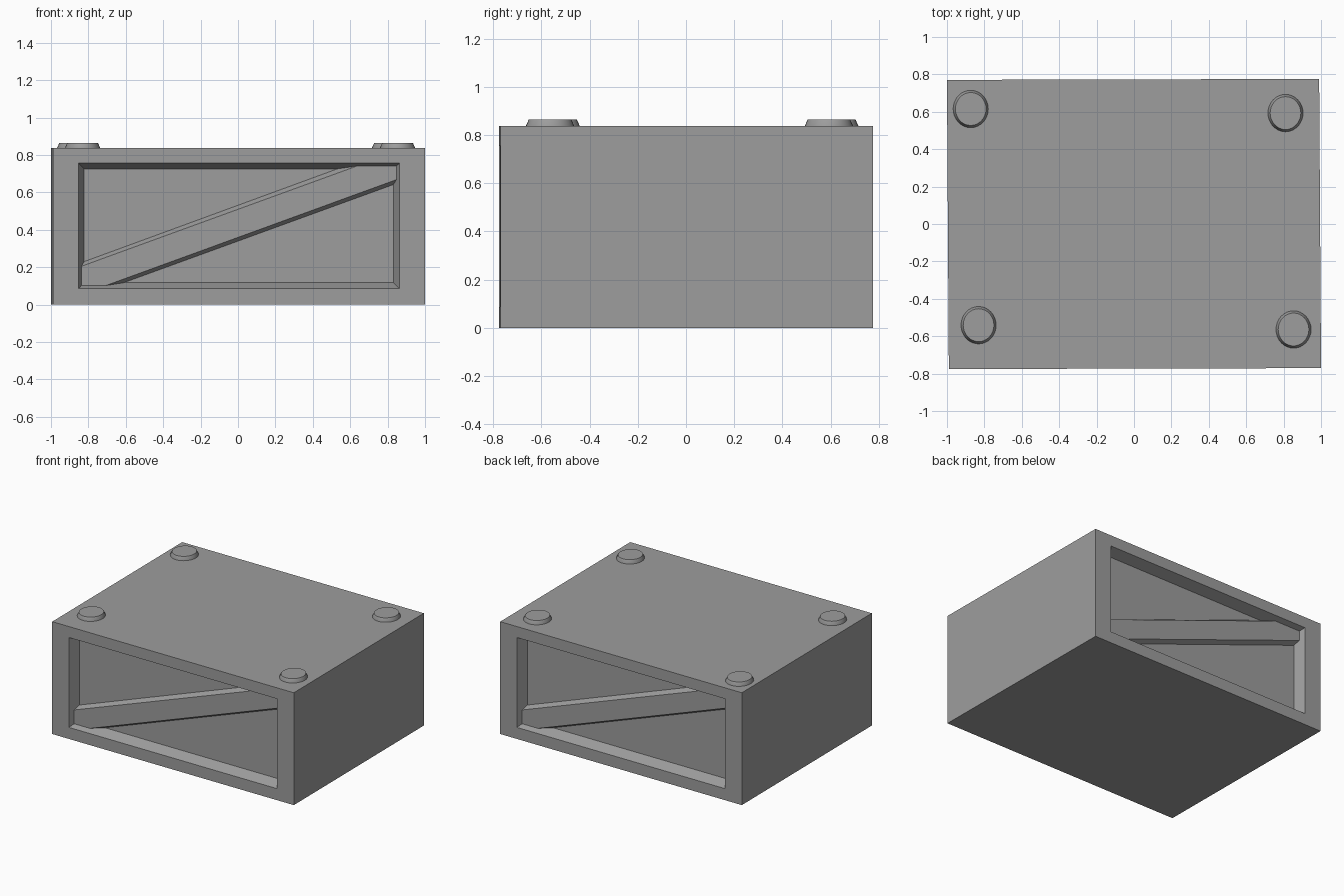
import bpy, bmesh, math

cube = bpy.data.objects.get("Cube")
if cube:
    bpy.data.objects.remove(cube, do_unlink=True)

grey = bpy.data.materials.new("plain_grey")
grey.use_nodes = True
colour = (0.34, 0.34, 0.34, 1)
grey.diffuse_color = colour
grey.node_tree.nodes["Principled BSDF"].inputs["Base Color"].default_value = colour

HALF_Y, HEIGHT, DEPTH = 0.773, 0.838, 0.08


def skew(x, y, z):
    """The box is very slightly out of square."""
    return (x * 0.995 - 0.0065 * y, y + 0.0025 * x, z)


def skin(name, rings):
    """Join matching rings of points into a closed solid."""
    bm = bmesh.new()
    loops = [[bm.verts.new(p) for p in ring] for ring in rings]
    for a, b in zip(loops, loops[1:]):
        n = len(a)
        for i in range(n):
            j = (i + 1) % n
            bm.faces.new((a[i], a[j], b[j], b[i]))
    bm.faces.new(loops[0])
    bm.faces.new(loops[-1])
    bmesh.ops.recalc_face_normals(bm, faces=bm.faces)
    mesh = bpy.data.meshes.new(name)
    bm.to_mesh(mesh)
    bm.free()
    mesh.materials.append(grey)
    obj = bpy.data.objects.new(name, mesh)
    bpy.context.collection.objects.link(obj)
    return obj


def rect(half_x, z0, z1, y):
    return [skew(x, y, z) for x, z in
            ((-half_x, z0), (half_x, z0), (half_x, z1), (-half_x, z1))]


# Box with a tapered recess at the front and the back
half = [(0.831, 0.117, 0.726, HALF_Y - DEPTH),
        (0.862, 0.086, 0.756, HALF_Y),
        (1.0, 0.0, HEIGHT, HALF_Y)]
rings = [rect(w, a, b, -y) for w, a, b, y in half]
rings += [rect(w, a, b, y) for w, a, b, y in reversed(half)]
skin("box_body", rings)

# Bevelled diagonal brace in each recess
brace_base = [(-0.831, 0.117), (-0.619, 0.117), (0.831, 0.642),
              (0.831, 0.726), (0.53, 0.726), (-0.831, 0.23)]
brace_face = [(-0.846, 0.102), (-0.715, 0.102), (0.846, 0.668),
              (0.846, 0.741), (0.635, 0.741), (-0.846, 0.205)]
for name, side in (("front_brace", 1), ("back_brace", -1)):
    skin(name, [[skew(side * x, side * (d - HALF_Y), z) for x, z in outline]
                for outline, d in ((brace_base, DEPTH), (brace_face, DEPTH / 2))])


# Four tapered round studs on the top
def oval(cx, cy, rx, ry, z, n=32):
    return [(cx + rx * math.cos(math.tau * i / n),
             cy + ry * math.sin(math.tau * i / n), z) for i in range(n)]


studs = {"back_right_stud": (-0.873, 0.615), "back_left_stud": (0.81, 0.593),
         "front_right_stud": (-0.831, -0.541), "front_left_stud": (0.853, -0.564)}
for name, (cx, cy) in studs.items():
    stud = skin(name, [oval(cx, cy, 0.094, 0.1, HEIGHT - 0.005),
                       oval(cx, cy, 0.094, 0.1, HEIGHT),
                       oval(cx, cy, 0.082, 0.088, 0.865)])
    bpy.ops.object.select_all(action='DESELECT')
    stud.select_set(True)
    bpy.context.view_layer.objects.active = stud
    bpy.ops.object.shade_smooth_by_angle(angle=math.radians(30))
